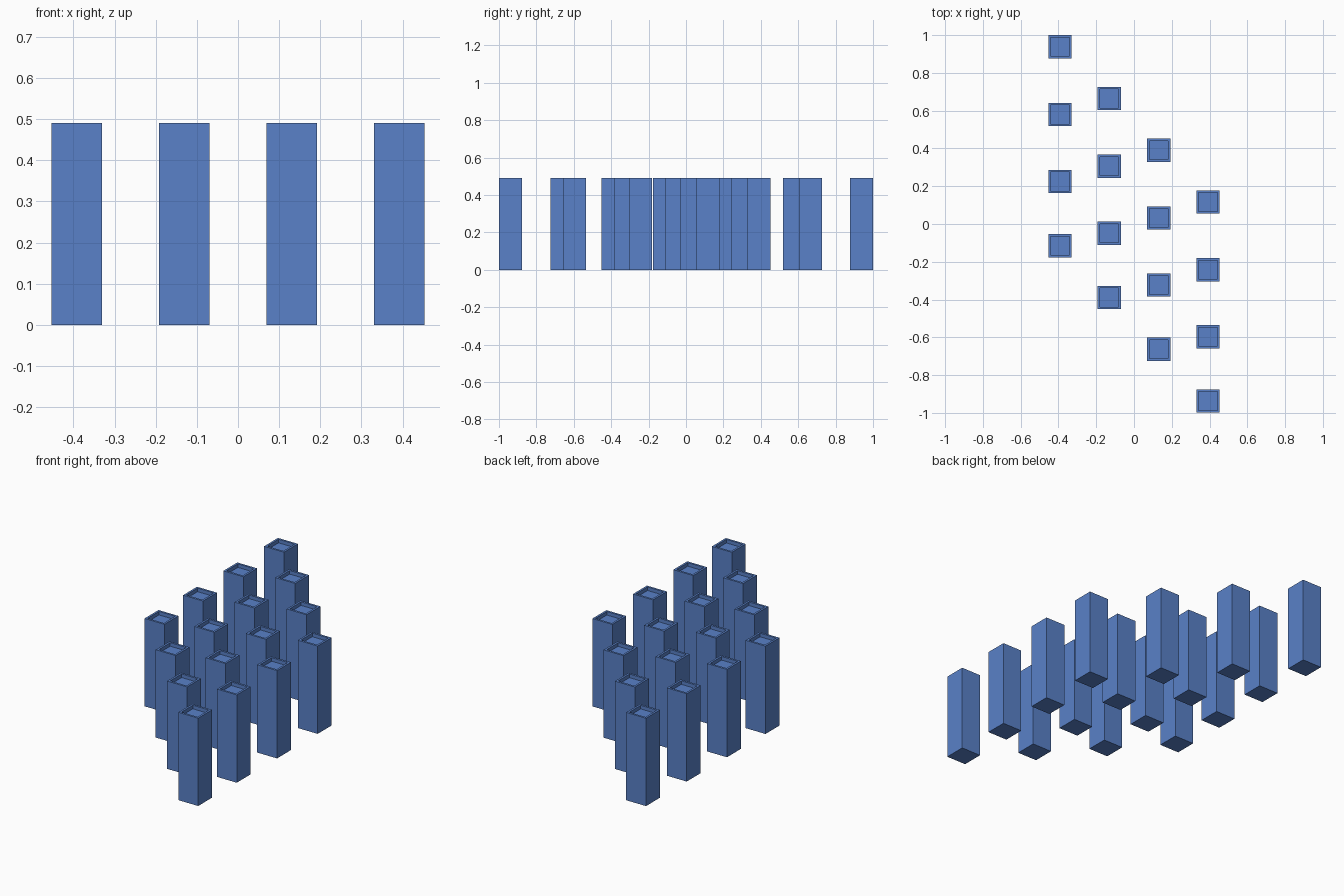
import bpy, bmesh

if "Cube" in bpy.data.objects:
    bpy.data.objects.remove(bpy.data.objects["Cube"])

WIDTH, HEIGHT = 0.123, 0.49
RIM, DEPTH = 0.0165, 0.02
COLUMN_X = (-0.392, -0.131, 0.131, 0.392)
ROW_Y = (0.9385, 0.58, 0.225, -0.115)
STAGGER = 0.274

blue = bpy.data.materials.new("blue")
blue.diffuse_color = (0.1, 0.22, 0.58, 1)
blue.use_nodes = True
blue.node_tree.nodes["Principled BSDF"].inputs["Base Color"].default_value = blue.diffuse_color

# square pillar with a shallow recess in its top
bm = bmesh.new()
bmesh.ops.create_cube(bm, size=1)
for v in bm.verts:
    v.co = (v.co.x * WIDTH, v.co.y * WIDTH, (v.co.z + 0.5) * HEIGHT)
top = max(bm.faces, key=lambda f: f.calc_center_median().z)
bmesh.ops.inset_region(bm, faces=[top], thickness=RIM)
floor = bmesh.ops.extrude_discrete_faces(bm, faces=[top])["faces"][0]
bmesh.ops.translate(bm, verts=floor.verts, vec=(0, 0, -DEPTH))
bmesh.ops.recalc_face_normals(bm, faces=bm.faces)
mesh = bpy.data.meshes.new("pillar")
bm.to_mesh(mesh)
bm.free()
mesh.materials.append(blue)

# staggered four by four arrangement
for c, x in enumerate(COLUMN_X):
    for r, y in enumerate(ROW_Y):
        ob = bpy.data.objects.new(f"pillar_{c + 1}_{r + 1}", mesh)
        ob.location = (x, y - c * STAGGER, 0)
        bpy.context.collection.objects.link(ob)
